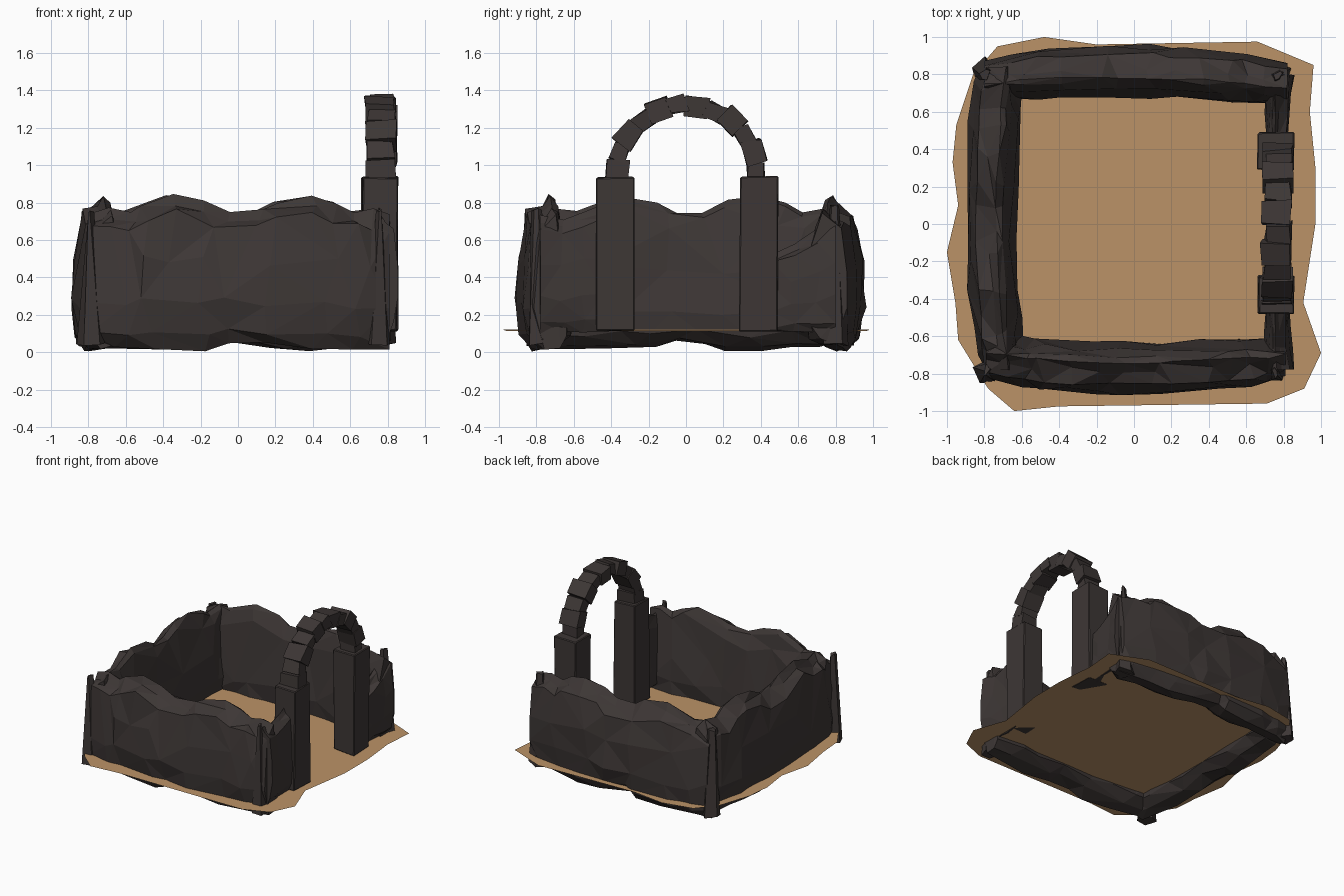
import bpy, bmesh, math, random
from mathutils import Vector, Matrix

if "Cube" in bpy.data.objects:
    bpy.data.objects.remove(bpy.data.objects["Cube"])

random.seed(11)


def material(name, rgb):
    m = bpy.data.materials.new(name)
    m.diffuse_color = (*rgb, 1)
    m.use_nodes = True
    m.node_tree.nodes["Principled BSDF"].inputs["Base Color"].default_value = m.diffuse_color
    return m


STONE = material("dark_stone", (0.047, 0.038, 0.036))
DIRT = material("dirt", (0.5, 0.29, 0.135))


def finish(name, bm, mat):
    bmesh.ops.recalc_face_normals(bm, faces=bm.faces)
    me = bpy.data.meshes.new(name)
    bm.to_mesh(me)
    bm.free()
    ob = bpy.data.objects.new(name, me)
    bpy.context.collection.objects.link(ob)
    me.materials.append(mat)
    return ob


def jit(a):
    return random.uniform(-a, a)


# cross-section of a rock wall with a narrow ridge: (offset outwards / half width, height fraction)
SECTION = [(0.4, 0.0), (0.8, 0.08), (1.0, 0.3), (0.92, 0.6), (0.66, 0.88), (0.15, 0.93),
           (-0.2, 1.0), (-0.4, 0.97), (-0.62, 0.85), (-0.85, 0.55), (-1.0, 0.25), (-0.9, 0.1), (-0.4, 0.02)]


def rock_wall(name, stations, start, end, half, rough, bow=0.0, ratio=1.0):
    """Loft the section along start->end; stations = (t, top, bottom, width factor)."""
    a, b = Vector(start), Vector(end)
    along = (b - a).normalized()
    out = Vector((along.y, -along.x))
    bm = bmesh.new()
    rings = []
    for i, (t, top, bot, w) in enumerate(stations):
        ring = []
        shift = bow * (math.sin(math.pi * t) - 0.7)
        for o, h in SECTION:
            ridge = -0.5 < o < 0 and h > 0.9
            p = a.lerp(b, t) + out * (o * half * w + shift + jit(rough * (0.5 if ridge else 1)))
            if 0 < i < len(stations) - 1:
                p += along * jit(rough * (0.8 if ridge else 2.2))
            z = bot + (top - bot) * h + (jit(rough * 2) if 0.05 < h < 0.9 else jit(0.006))
            ring.append(bm.verts.new((p.x, p.y, max(z, 0.0))))
        rings.append(ring)
    n = len(SECTION)
    for r, s in zip(rings, rings[1:]):
        for k in range(n):
            bm.faces.new((r[k], r[(k + 1) % n], s[(k + 1) % n], s[k]))
    bm.faces.new(rings[0])
    bm.faces.new(rings[-1])
    bmesh.ops.triangulate(bm, faces=bm.faces)
    ob = finish(name, bm, STONE)
    if ratio < 1:  # uneven, larger facets
        mod = ob.modifiers.new("big_facets", 'DECIMATE')
        mod.ratio = ratio
    return ob


def rough_block(name, size, matrix, bevel, rough):
    """Chipped stone block."""
    bm = bmesh.new()
    bmesh.ops.create_cube(bm, size=1, matrix=Matrix.Diagonal((*size, 1)))
    for v in bm.verts:
        v.co += Vector((jit(rough), jit(rough), jit(rough)))
    if bevel:
        bmesh.ops.bevel(bm, geom=bm.edges[:], offset=bevel, segments=1, affect='EDGES')
    bmesh.ops.transform(bm, matrix=matrix, verts=bm.verts)
    return finish(name, bm, STONE)


def shard(name, x, y, top, r, lean):
    """Tapering splinter at a wall corner."""
    bm = bmesh.new()
    bmesh.ops.create_cone(bm, cap_ends=True, segments=5, radius1=r, radius2=r * 0.3, depth=top - 0.04)
    for v in bm.verts:
        v.co += Vector((jit(0.015), jit(0.015), jit(0.01)))
    bmesh.ops.rotate(bm, verts=bm.verts, matrix=Matrix.Rotation(lean, 3, 'X'))
    bmesh.ops.translate(bm, verts=bm.verts, vec=(x, y, (top + 0.04) / 2))
    return finish(name, bm, STONE)


# dirt floor
OUTLINE = [(-1, -.15), (-.94, .1), (-.97, .33), (-.95, .53), (-.86, .8), (-.73, .95), (-.48, 1),
           (-.2, .96), (.66, .975), (.96, .85), (.94, .6), (.97, .3), (.97, 0), (.905, -.42),
           (1, -.69), (.91, -.88), (.71, -.96), (-.4, -.975), (-.64, -1), (-.78, -.88),
           (-.94, -.62), (-.955, -.42)]
bm = bmesh.new()
bm.faces.new([bm.verts.new((x, y, 0.119 - 0.006 * x)) for x, y in OUTLINE])
finish("dirt_floor", bm, DIRT)

# long walls
LONG = [(0, .74, .06, .75), (.06, .77, .03, .9), (.14, .75, .03, 1), (.19, .8, .025, 1),
        (.28, .84, .01, 1), (.38, .81, .01, 1), (.46, .75, .05, 1), (.56, .75, .06, 1),
        (.62, .8, .03, 1), (.74, .84, .02, 1), (.82, .8, .02, 1), (.88, .75, .02, .95),
        (.94, .77, .02, .85), (1, .74, .01, .65)]
rock_wall("front_wall", LONG, (-.79, -.755), (.81, -.755), .136, .014, .05, .6)
rock_wall("back_wall", LONG, (.82, .79), (-.8, .81), .136, .014, .05, .6)
rock_wall("left_wall", LONG, (-.752, .84), (-.742, -.78), .136, .014, .05, .6)

# short broken walls beside the gate
rock_wall("gate_stub_front", [(0, .74, .1, 1), (.35, .71, .11, 1), (.65, .75, .11, .9), (1, .79, .11, .8)],
          (.775, -.78), (.765, -.44), .075, .01)
rock_wall("gate_stub_back", [(0, .52, .11, .8), (.35, .58, .11, .9), (.7, .66, .11, 1), (1, .74, .1, 1)],
          (.765, .46), (.775, .8), .075, .01)

# corner splinters
for i, (x, y, top, r, lean) in enumerate([
        (-.8, .81, .73, .07, .03), (-.79, -.79, .75, .07, -.03),
        (.77, .8, .78, .075, 0), (.76, -.79, .76, .07, .02)]):
    shard(f"corner_splinter_{i + 1}", x, y, top, r, lean)

# gate pillars
for name, y in (("gate_pillar_front", -.38), ("gate_pillar_back", .39)):
    rough_block(name, (.19, .205, .822), Matrix.Translation((.757, y, .526)), .006, .006)

# gate arch of separate stones
N = 12
for i in range(N):
    ang = math.radians(3 + 174 * i / (N - 1))
    rad = .375 + jit(.008)
    pos = Matrix.Translation((.765 + jit(.006), .005 + rad * math.cos(ang), .945 + rad * math.sin(ang)))
    rot = Matrix.Rotation(ang + jit(.13), 4, 'X')
    big = i % 2
    size = (.155 if big else .135, .112 if big else .085, .125 if big else .1)
    # local y points outwards from the arch centre
    rough_block(f"arch_stone_{i + 1}", size, pos @ rot, 0, .009)
